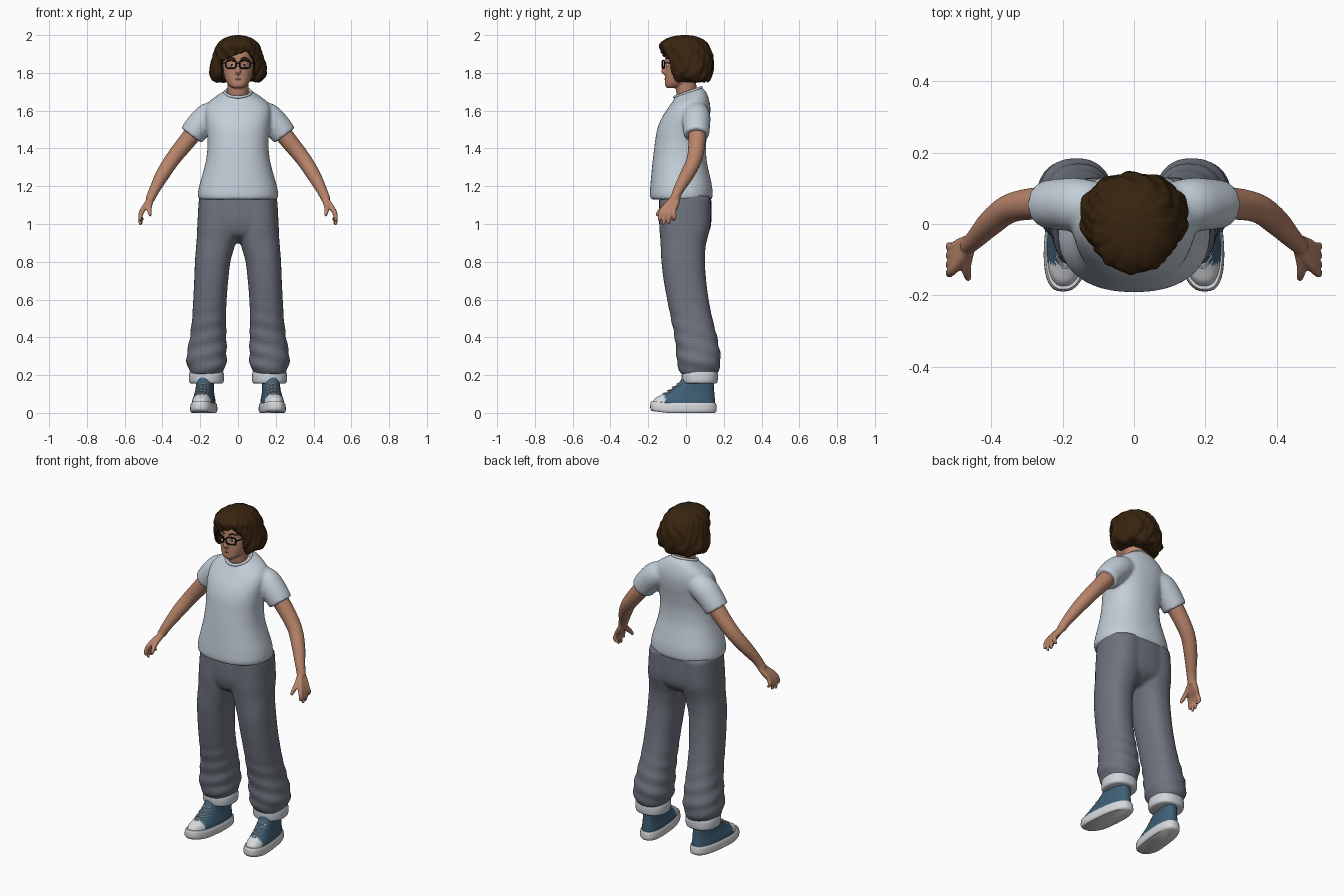
import bpy, bmesh, math
from mathutils import Vector

if "Cube" in bpy.data.objects:
    bpy.data.objects.remove(bpy.data.objects["Cube"])


def material(name, *rgb):
    m = bpy.data.materials.new(name)
    m.use_nodes = True
    node = m.node_tree.nodes["Principled BSDF"]
    m.diffuse_color = node.inputs["Base Color"].default_value = (*rgb, 1)
    node.inputs["Roughness"].default_value = 0.8
    return m


SKIN = material("skin", .48, .23, .145)
SHIRT = material("pale_blue_cotton", .55, .62, .69)
DENIM = material("grey_denim", .155, .17, .205)
CUFF = material("cuff_white", .62, .66, .7)
CANVAS = material("blue_canvas", .05, .115, .18)
RUBBER = material("white_rubber", .68, .7, .72)
HAIR = material("dark_brown_hair", .04, .018, .005)
BLACK = material("black_plastic", .006, .006, .007)
LIP = material("lip", .36, .13, .1)


def spline(points, steps, closed=False):
    """Smooth path through tuples of any length."""
    p = [Vector(q) for q in points]
    n = len(p)
    get = (lambda i: p[i % n]) if closed else (lambda i: p[min(max(i, 0), n - 1)])
    out = []
    for i in range(n if closed else n - 1):
        a, b, c, d = (get(i + k) for k in (-1, 0, 1, 2))
        for s in range(steps):
            t = s / steps
            out.append(b + (c - a) * (t / 2) + (a * 2 - b * 5 + c * 4 - d) * (t * t / 2)
                       + (b * 3 - a - c * 3 + d) * (t ** 3 / 2))
    return out if closed else out + [p[-1]]


def skin_rings(bm, rings, closed=False):
    rows = [[bm.verts.new(co) for co in ring] for ring in rings]
    n = len(rows[0])
    for a, b in zip(rows, rows[1:] + ([rows[0]] if closed else [])):
        for i in range(n):
            j = (i + 1) % n
            bm.faces.new((a[i], a[j], b[j], b[i]))
    if not closed:
        bm.faces.new(rows[0])
        bm.faces.new(rows[-1])


def oval(n, power):
    for i in range(n):
        a = math.tau * i / n
        c, s = math.cos(a), math.sin(a)
        yield (math.copysign(abs(c) ** (2 / power), c),
               math.copysign(abs(s) ** (2 / power), s))


def loft(bm, sections, n=40, power=2.3, steps=4):
    """Sections: height, x range, y range and optional tilt."""
    rings = []
    for z, x0, x1, y0, y1, tilt in spline([(*s, 0)[:6] for s in sections], steps):
        rx, ry = (x1 - x0) / 2, (y1 - y0) / 2
        rings.append([(x0 + rx + u * rx, y0 + ry + v * ry, z + tilt * v * ry)
                      for u, v in oval(n, power)])
    skin_rings(bm, rings)


def centred(sections):
    return [(s[0], -s[1], *s[1:]) for s in sections]


def tube(bm, points, n=14, steps=4, closed=False, ref=(0, 1, 0)):
    """Points: x, y, z, radius."""
    path = spline(points, steps, closed)
    rings, last = [], len(path) - 1
    for i, p in enumerate(path):
        ahead = path[(i + 1) % len(path)] if closed else path[min(i + 1, last)]
        back = path[i - 1] if closed else path[max(i - 1, 0)]
        t = (ahead.xyz - back.xyz).normalized()
        side = t.cross(Vector(ref)).normalized()
        up = side.cross(t)
        rings.append([p.xyz + (side * u + up * v) * p[3] for u, v in oval(n, 2)])
    skin_rings(bm, rings, closed)


def ball(bm, centre, size):
    made = bmesh.ops.create_uvsphere(bm, u_segments=16, v_segments=10, radius=1)
    for v in made["verts"]:
        v.co = Vector(centre) + v.co * Vector((size, size, size)).x


def mirror(bm):
    copy = bmesh.ops.duplicate(bm, geom=bm.verts[:] + bm.edges[:] + bm.faces[:])
    for v in copy["geom"]:
        if isinstance(v, bmesh.types.BMVert):
            v.co.x *= -1


def finish(name, bm, *mats, rule=None, voxel=0, relax=4):
    bmesh.ops.recalc_face_normals(bm, faces=bm.faces[:])
    if rule:
        for f in bm.faces:
            f.material_index = rule(f.calc_center_median())
    mesh = bpy.data.meshes.new(name)
    bm.to_mesh(mesh)
    bm.free()
    ob = bpy.data.objects.new(name, mesh)
    bpy.context.collection.objects.link(ob)
    for m in mats:
        mesh.materials.append(m)
    bpy.ops.object.select_all(action="DESELECT")
    ob.select_set(True)
    bpy.context.view_layer.objects.active = ob
    bpy.ops.object.shade_smooth_by_angle(angle=math.radians(50))
    if voxel:
        r = ob.modifiers.new("blend", "REMESH")
        r.mode, r.voxel_size, r.use_smooth_shade = "VOXEL", voxel, True
        s = ob.modifiers.new("relax", "SMOOTH")
        s.factor, s.iterations = 0.5, relax


# Trousers: two baggy legs blended into the hips
bm = bmesh.new()
loft(bm, [(1.14, 0, .205, -.14, .13), (1, 0, .215, -.142, .13), (.93, .003, .218, -.137, .115),
          (.88, .018, .222, -.134, .104), (.8, .04, .228, -.13, .1), (.7, .052, .232, -.118, .107),
          (.6, .06, .237, -.1, .12), (.5, .063, .243, -.08, .14), (.4, .062, .255, -.06, .165),
          (.3, .06, .272, -.05, .183), (.25, .065, .268, -.045, .18), (.205, .085, .25, -.025, .165)],
     steps=8)
for v in bm.verts:
    x, y = v.co.x - .16, v.co.y - .06
    fold = .03 * max(0, min(1, (.6 - v.co.z) * 4)) * math.sin(v.co.z * 75 + 2 * math.atan2(y, x))
    v.co.x += x * fold
    v.co.y += y * fold
mirror(bm)
loft(bm, centred([(1.16, .205, -.14, .133), (1.05, .213, -.145, .135), (.98, .208, -.138, .13),
                  (.935, .15, -.115, .105), (.9, .04, -.05, .05)]))
finish("trousers", bm, DENIM, voxel=.009)

# Turned-up cuffs
bm = bmesh.new()
loft(bm, [(.155, .088, .245, -.008, .155), (.165, .076, .258, -.02, .167),
          (.21, .076, .258, -.022, .168), (.226, .088, .248, -.01, .158)])
mirror(bm)
finish("trouser_cuffs", bm, CUFF)

# Shoes: rubber sole, canvas upper with toe cap, laces
def place_shoe(bm):
    for v in bm.verts:
        v.co.x += .18 - .1 * v.co.y
        v.co.z += .12 * max(0, -v.co.y - .1)
    mirror(bm)


bm = bmesh.new()
loft(bm, centred([(0, .06, -.18, .153), (.012, .067, -.189, .162),
                  (.04, .066, -.188, .161), (.052, .061, -.183, .157)]), power=2.6)
place_shoe(bm)
finish("shoe_soles", bm, RUBBER)
bm = bmesh.new()
loft(bm, centred([(.045, .06, -.178, .154), (.07, .057, -.163, .153), (.09, .052, -.133, .151),
                  (.12, .047, -.085, .149), (.16, .045, -.037, .146), (.19, .043, -.02, .14)]), power=2.4)
place_shoe(bm)
finish("shoe_uppers", bm, CANVAS, RUBBER, rule=lambda c: int(c.y < -.112))
bm = bmesh.new()
for i in range(4):
    z, y = .1 + i * .018, -.118 + i * .025
    for s in (-1, 1):
        tube(bm, [(-.03 * s, y + .014, z - .006, .003), (0, y - .005, z, .003),
                  (.03 * s, y + .03, z + .008, .003)], n=6)
place_shoe(bm)
finish("shoe_laces", bm, RUBBER)

# T-shirt: torso with short sleeves, and a neck band
bm = bmesh.new()
tube(bm, [(.09, .055, 1.59, .06), (.155, .055, 1.568, .074), (.21, .055, 1.515, .072),
          (.247, .055, 1.468, .067)], n=32)
mirror(bm)
loft(bm, centred([(1.13, .205, -.185, .135), (1.15, .213, -.191, .141), (1.2, .206, -.189, .138),
                  (1.27, .186, -.183, .123), (1.34, .169, -.176, .109), (1.42, .161, -.166, .106),
                  (1.5, .166, -.153, .116), (1.56, .173, -.13, .126), (1.61, .173, -.102, .129, .05),
                  (1.65, .15, -.078, .121, .12), (1.68, .105, -.064, .105, .25),
                  (1.698, .07, -.06, .082, .35)]), n=48)
finish("t_shirt", bm, SHIRT, voxel=.009)
bm = bmesh.new()
tube(bm, [(u * .068, .01 + v * .07, 1.697 + v * .025, .008) for u, v in oval(16, 2)],
     n=8, closed=True, ref=(0, 0, 1))
finish("neck_band", bm, SHIRT)

# Arms and hands, fingers fanned along y
bm = bmesh.new()
tube(bm, [(.19, .055, 1.54, .05), (.265, .058, 1.445, .046), (.345, .045, 1.345, .041),
          (.4, .005, 1.26, .037), (.443, -.04, 1.18, .028), (.468, -.063, 1.125, .024)], n=20)
for i, (x, y, z) in enumerate([(.516, -.142, 1.016), (.517, -.118, .995),
                               (.512, -.092, 1), (.502, -.066, 1.02)]):
    tube(bm, [(.458, -.062 + i * .006, 1.14, .016), (.485, -.1 + i * .015, 1.1, .017),
              (.507, -.128 + i * .021, 1.07, .014), (.517, y + .004, 1.04, .012), (x, y, z, .008)], n=10)
tube(bm, [(.46, -.065, 1.13, .016), (.47, -.112, 1.092, .015), (.468, -.14, 1.066, .012),
          (.464, -.156, 1.044, .008)], n=10)
mirror(bm)
finish("arms", bm, SKIN, voxel=.005, relax=2)

# Head with neck and nose
bm = bmesh.new()
loft(bm, centred([(1.72, .028, -.103, -.05), (1.735, .048, -.111, 0), (1.76, .065, -.111, .04),
                  (1.8, .076, -.11, .07), (1.84, .08, -.108, .09), (1.88, .081, -.109, .1),
                  (1.92, .074, -.098, .09), (1.955, .045, -.06, .06)]))
tube(bm, [(0, .025, 1.63, .06), (0, .003, 1.7, .055), (0, -.002, 1.78, .056)], n=24)
tube(bm, [(0, -.1, 1.868, .008), (0, -.113, 1.83, .01), (0, -.117, 1.808, .014),
          (0, -.105, 1.795, .01)])
finish("head", bm, SKIN, voxel=.005, relax=2)

# Eyes, brows and mouth
bm = bmesh.new()
ball(bm, (.034, -.091, 1.843), .013)
mirror(bm)
finish("eyes", bm, RUBBER)
bm = bmesh.new()
ball(bm, (.034, -.1, 1.843), .006)
mirror(bm)
finish("irises", bm, BLACK)
bm = bmesh.new()
tube(bm, [(.014, -.107, 1.872, .004), (.036, -.103, 1.88, .004), (.058, -.088, 1.873, .002)], n=8)
mirror(bm)
finish("eyebrows", bm, HAIR)
bm = bmesh.new()
tube(bm, [(-.024, -.103, 1.765, .002), (0, -.109, 1.767, .006), (.024, -.103, 1.765, .002)], n=8)
finish("mouth", bm, LIP)

# Spectacles
bm = bmesh.new()
tube(bm, [(.037 + u * .029, -.12 + .006 * u, 1.845 + v * .021, .004) for u, v in oval(16, 3)],
     n=8, steps=2, closed=True)
tube(bm, [(.066, -.115, 1.852, .004), (.081, -.085, 1.852, .003), (.085, 0, 1.85, .003)],
     n=8, ref=(0, 0, 1))
mirror(bm)
tube(bm, [(-.01, -.125, 1.848, .003), (0, -.128, 1.852, .003), (.01, -.125, 1.848, .003)], n=8)
finish("spectacles", bm, BLACK)

# Wavy bob with a swept fringe and an opening for the face
bm = bmesh.new()
loft(bm, centred([(1.765, .115, -.07, .115), (1.775, .137, -.083, .13), (1.8, .151, -.095, .14),
                  (1.83, .15, -.102, .143), (1.87, .139, -.115, .143), (1.91, .126, -.13, .136),
                  (1.95, .11, -.138, .118), (1.98, .078, -.105, .085), (1.995, .04, -.06, .045),
                  (2, .008, -.02, .01)]), n=128, power=2.15, steps=6)
for v in bm.verts:
    x, y, z = v.co
    a = math.atan2(x, y)
    wave = 1 + .025 * math.sin(11 * a + 3 * math.sin(z * 28)) + .012 * math.sin(23 * a + z * 60)
    hairline = 1.915 - .4 * abs(x - .045) if x < .045 else 1.915 - 1.2 * (x - .045)
    v.co.x, v.co.y = x * wave, y * wave
    if abs(x) < .086 and y < 0 and z < hairline:
        v.co.y = max(v.co.y, -.03)
    elif z < 1.8:
        v.co.z -= (1.8 - z) * (.25 + .25 * math.sin(7 * a))
finish("hair", bm, HAIR)
